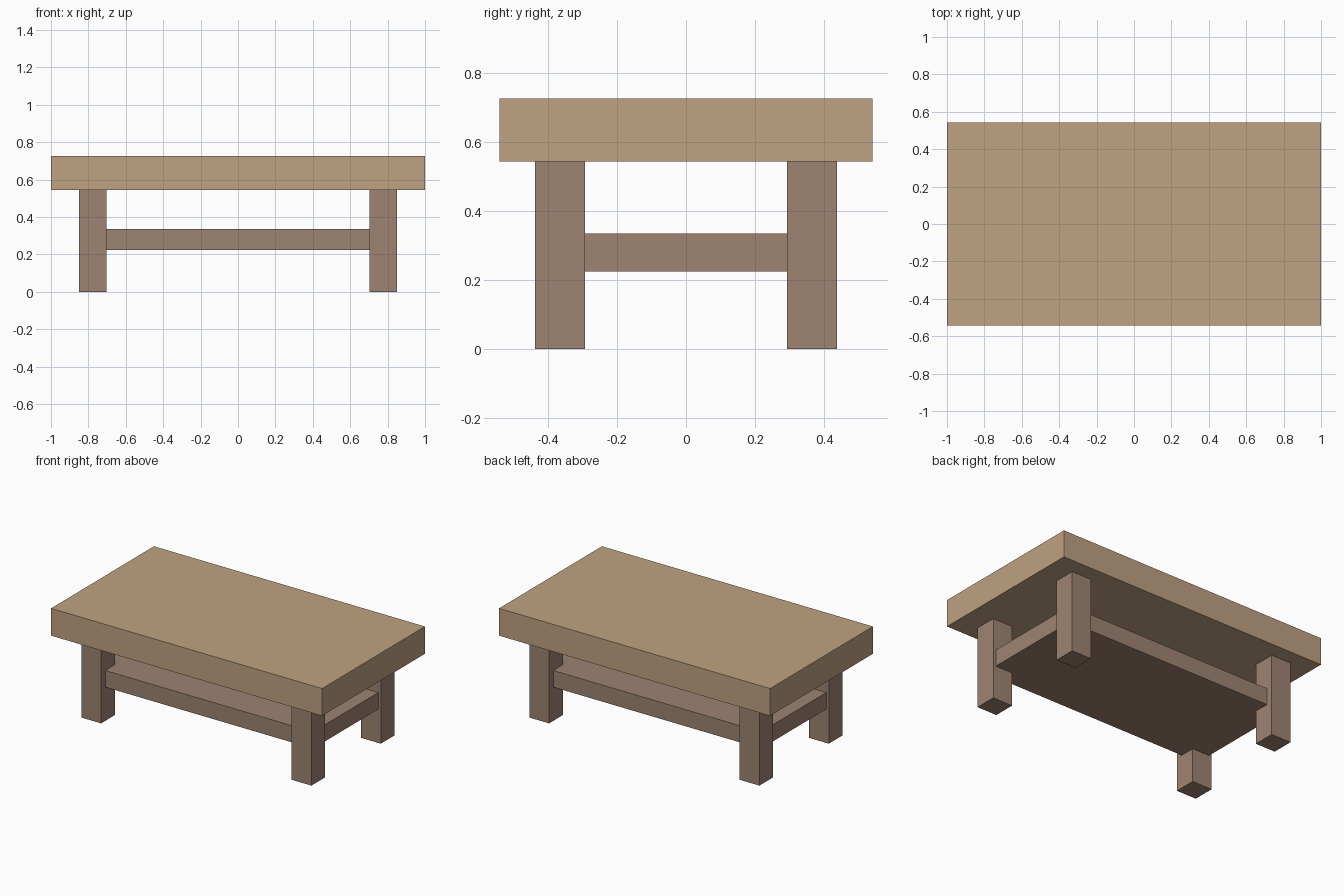
import bpy

if "Cube" in bpy.data.objects:
    bpy.data.objects.remove(bpy.data.objects["Cube"])


def material(name, color):
    mat = bpy.data.materials.new(name)
    mat.diffuse_color = color
    mat.use_nodes = True
    mat.node_tree.nodes["Principled BSDF"].inputs["Base Color"].default_value = mat.diffuse_color
    return mat


def box(name, low, high, mat):
    """Axis-aligned box between two opposite corners."""
    size = [h - l for l, h in zip(low, high)]
    centre = [(l + h) / 2 for l, h in zip(low, high)]
    bpy.ops.mesh.primitive_cube_add(size=1, location=centre)
    obj = bpy.context.object
    obj.name = name
    obj.scale = size
    bpy.ops.object.transform_apply(location=False, rotation=False, scale=True)
    obj.data.materials.append(mat)
    return obj


light_wood = material("light_wood", (0.52, 0.36, 0.22, 1))
dark_wood = material("dark_wood", (0.34, 0.23, 0.165, 1))

# Thick table top
box("table_top", (-1, -0.542, 0.545), (1, 0.542, 0.727), light_wood)

# Lower shelf, let into the inner part of each leg
box("shelf", (-0.83, -0.395, 0.225), (0.83, 0.395, 0.336), dark_wood)

# Four square legs, inset from the corners of the top
LEG_X, LEG_Y, HALF = 0.776, 0.366, 0.073
for y_side, y_name in ((-1, "front"), (1, "back")):
    for x_side, x_name in ((-1, "left"), (1, "right")):
        x, y = x_side * LEG_X, y_side * LEG_Y
        box(f"{y_name}_{x_name}_leg", (x - HALF, y - HALF, 0),
            (x + HALF, y + HALF, 0.545), dark_wood)
